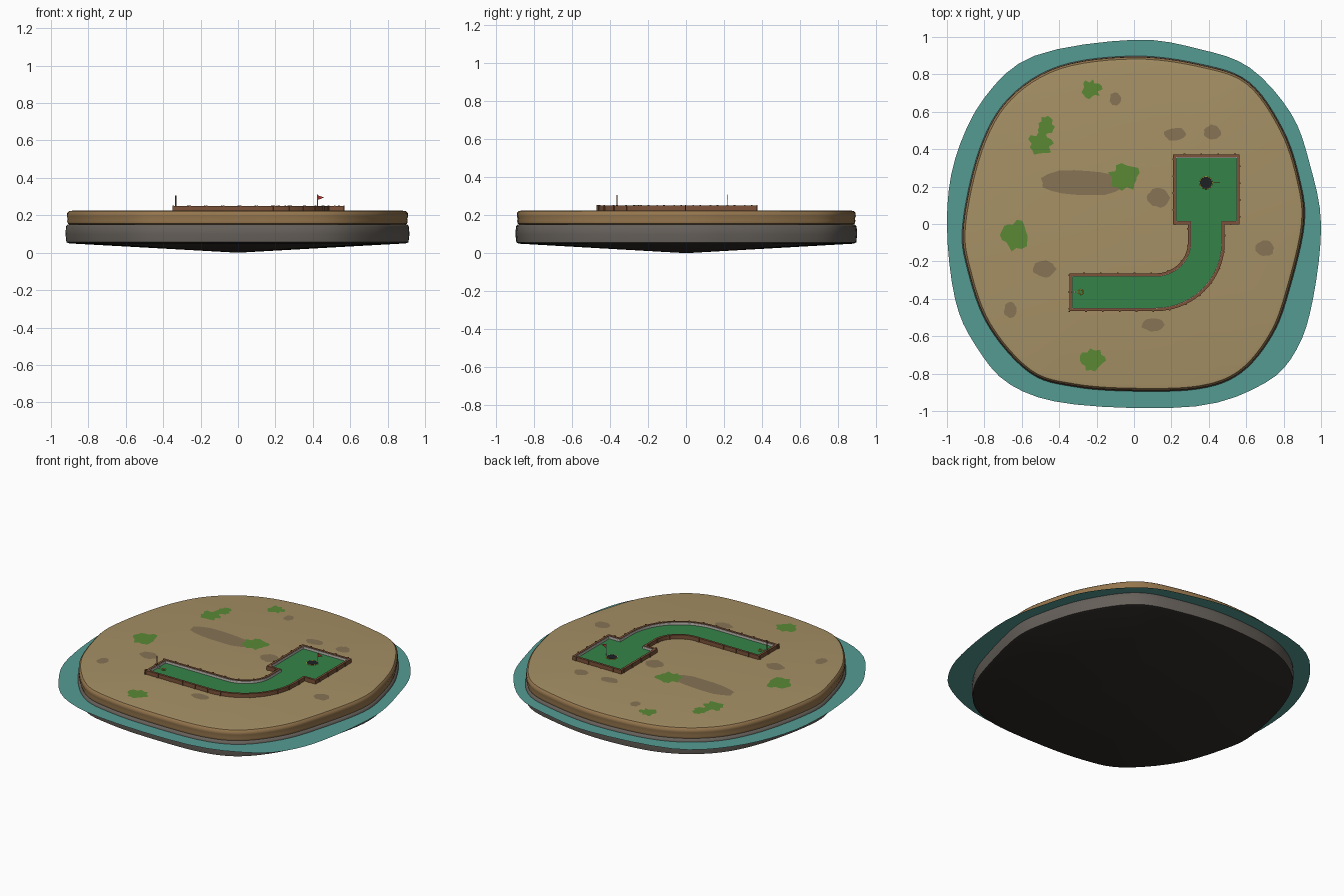
import bpy, bmesh, math, random
from mathutils import Vector

if "Cube" in bpy.data.objects:
    bpy.data.objects.remove(bpy.data.objects["Cube"])

random.seed(4)


def material(name, r, g, b):
    m = bpy.data.materials.new(name)
    m.diffuse_color = (r, g, b, 1)
    m.use_nodes = True
    m.node_tree.nodes["Principled BSDF"].inputs["Base Color"].default_value = m.diffuse_color
    return m


SAND = material("sand", 0.38, 0.28, 0.13)
EARTH = material("earth", 0.30, 0.18, 0.075)
ROCK = material("rock", 0.13, 0.115, 0.10)
UNDER = material("under", 0.03, 0.026, 0.023)
WATER = material("water", 0.09, 0.33, 0.29)
WOOD = material("wood", 0.20, 0.085, 0.04)
TRIM = material("trim", 0.55, 0.52, 0.48)
GREEN = material("turf", 0.035, 0.23, 0.065)
GRASS = material("grass", 0.10, 0.25, 0.035)
DIRT = material("dirt", 0.24, 0.175, 0.09)
DARK = material("dark", 0.012, 0.015, 0.018)
YELLOW = material("yellow", 0.75, 0.42, 0.03)
RED = material("red", 0.5, 0.04, 0.03)


def finish(name, bm, mat, angle=None, recalc=True):
    if recalc:
        bmesh.ops.recalc_face_normals(bm, faces=bm.faces)
    me = bpy.data.meshes.new(name)
    bm.to_mesh(me)
    bm.free()
    ob = bpy.data.objects.new(name, me)
    bpy.context.collection.objects.link(ob)
    me.materials.append(mat)
    if angle:
        bpy.ops.object.select_all(action='DESELECT')
        ob.select_set(True)
        bpy.context.view_layer.objects.active = ob
        bpy.ops.object.shade_smooth_by_angle(angle=math.radians(angle))
    return ob


def smooth_outline(pts, n):
    """Closed Catmull-Rom curve through pts, n steps per span."""
    out, k = [], len(pts)
    p = [Vector(q) for q in pts]
    for i in range(k):
        a, b, c, d = p[i - 1], p[i], p[(i + 1) % k], p[(i + 2) % k]
        for s in range(n):
            t = s / n
            out.append(0.5 * (2 * b + (c - a) * t + (2 * a - 5 * b + 4 * c - d) * t * t
                              + (3 * b - a - 3 * c + d) * t ** 3))
    return out


def offset(pts, d):
    """Mitred outward offset of a counter-clockwise outline."""
    out, k = [], len(pts)
    for i in range(k):
        e1 = (pts[i] - pts[i - 1]).normalized()
        e2 = (pts[(i + 1) % k] - pts[i]).normalized()
        n1, n2 = Vector((e1.y, -e1.x)), Vector((e2.y, -e2.x))
        out.append(pts[i] + (n1 + n2) * d / (1 + n1.dot(n2)))
    return out


def loft(name, rings, mat, angle=None, cap_start=None, cap_end=None, closed=False):
    """Skin (outline, z) rings; a cap is a centre height or 'flat'."""
    bm = bmesh.new()
    vs = [[bm.verts.new((p.x, p.y, z)) for p in o] for o, z in rings]
    n = len(vs[0])
    pairs = list(zip(vs, vs[1:])) + ([(vs[-1], vs[0])] if closed else [])
    for a, b in pairs:
        for i in range(n):
            j = (i + 1) % n
            bm.faces.new((a[i], a[j], b[j], b[i]))
    for ring, cap in ((vs[0], cap_start), (vs[-1], cap_end)):
        if cap == 'flat':
            bm.faces.new(ring)
        elif cap is not None:
            c = bm.verts.new((0, 0, cap))
            for i in range(n):
                bm.faces.new((ring[i], ring[(i + 1) % n], c))
    return finish(name, bm, mat, angle)


def flat(name, pts, z, mat):
    bm = bmesh.new()
    bm.faces.new([bm.verts.new((p[0], p[1], z)) for p in pts])
    return finish(name, bm, mat, recalc=False)


def cylinder(name, x, y, z0, z1, r, mat, sides=10):
    circle = [Vector((x + r * math.cos(math.tau * i / sides), y + r * math.sin(math.tau * i / sides)))
              for i in range(sides)]
    return loft(name, [(circle, z0), (circle, z1)], mat, 40, 'flat', 'flat')


# island: sand slab over a rock base with a shallow conical underside
shore = smooth_outline([(.905, 0), (.88, .24), (.79, .505), (.61, .755), (.35, .85), (0, .892),
                        (-.395, .84), (-.665, .67), (-.82, .4), (-.91, 0), (-.885, -.24),
                        (-.775, -.54), (-.555, -.79), (-.315, -.865), (0, -.888), (.35, -.875),
                        (.57, -.79), (.735, -.59), (.825, -.35)], 6)
loft("sand_side", [(offset(shore, d), z) for d, z in
     ((-.02, .148), (-.004, .155), (0, .17), (-.003, .182), (.002, .195), (0, .212), (-.01, .222))], EARTH, 50)
loft("sand_top", [(offset(shore, -.01), .222), (offset(shore, -.03), .225)], SAND, 50, cap_end=.225)
loft("rock_base", [(offset(shore, d), z) for d, z in
     ((-.02, .153), (-.002, .15), (.006, .14), (.009, .10), (.004, .056))], ROCK, 50)
loft("rock_underside", [(offset(shore, .004), .056), (offset(shore, -.01), .05)], UNDER, 40, cap_end=0)

# water ring
sea = smooth_outline([(1, 0), (.94, .32), (.84, .59), (.62, .835), (.35, .935), (0, .985),
                      (-.53, .9), (-.8, .675), (-.957, .345), (-1, 0), (-.957, -.4),
                      (-.85, -.645), (-.66, -.86), (-.315, -.965), (.33, -.975), (.7, -.85),
                      (.87, -.67), (.957, -.4)], 4)
inner = [p * 0.86 for p in sea]
loft("water", [(sea, .135), (inner, .135)], WATER)


# ground patches painted on the sand
def patch(name, x, y, rx, ry, mat, rough, z):
    pts = []
    for i in range(18):
        a = math.tau * i / 18
        k = 1 + random.uniform(-rough, rough)
        pts.append((x + rx * k * math.cos(a), y + ry * k * math.sin(a)))
    flat(name, pts, z, mat)


for i, (x, y, rx, ry) in enumerate([(-.28, .22, .22, .07), (.13, .14, .06, .05), (.1, -.54, .06, .035),
                                    (-.48, -.24, .06, .045), (-.66, -.46, .035, .04), (.22, .48, .06, .035),
                                    (.42, .49, .045, .04), (-.1, .67, .03, .035), (.7, -.13, .05, .04)]):
    patch(f"dirt_patch_{i}", x, y, rx, ry, DIRT, .1, .2262)
for i, (x, y, rx, ry) in enumerate([(-.23, .72, .05, .045), (-.47, .52, .04, .05), (-.5, .43, .06, .06),
                                    (-.05, .25, .08, .065), (-.64, -.06, .07, .075), (-.22, -.73, .065, .055)]):
    patch(f"grass_patch_{i}", x, y, rx, ry, GRASS, .25, .2272)

# course outline: straight lane, quarter bend, square putting area
CX, CY, STEPS = .115, -.1, 14


def bend(rx, ry, reverse=False):
    pts = [(CX + rx * math.cos(-math.pi / 2 * (1 - i / STEPS)),
            CY + ry * math.sin(-math.pi / 2 * (1 - i / STEPS))) for i in range(STEPS + 1)]
    return pts[::-1] if reverse else pts


course = [Vector(p) for p in [(-.338, -.458)] + bend(.362, .358) +
          [(.477, .006), (.557, .006), (.557, .364), (.217, .364), (.217, .006), (.296, .006)] +
          bend(.181, .172, True) + [(-.338, -.272)]]
flat("turf", course, .232, GREEN)
loft("wood_rail", [(offset(course, d), z) for d, z in
     ((-.007, .215), (.008, .215), (.008, .25), (-.007, .25))], WOOD, 30, closed=True)
loft("rail_inner_trim", [(offset(course, d), z) for d, z in
     ((-.0065, .225), (-.0065, .247), (-.010, .247), (-.010, .225))], TRIM, 30, closed=True)

# rail posts spaced round the outside of the rail
edge = offset(course, .009)
bm = bmesh.new()
travel, spacing = 0.0, 0.09
for i in range(len(edge)):
    a, b = edge[i], edge[(i + 1) % len(edge)]
    length = (b - a).length
    t = (b - a) / length
    while travel < length:
        c = a + t * travel
        made = bmesh.ops.create_cube(bm, size=1)["verts"]
        for v in made:
            p = c + t * v.co.x * .009 + Vector((t.y, -t.x)) * v.co.y * .006
            v.co = (p.x, p.y, .234 + v.co.z * .038)
        travel += spacing
    travel -= length
finish("rail_posts", bm, WOOD)


# hole with rim, flag, tee ring and tee marker
def ring(name, x, y, z, r, t):
    bpy.ops.mesh.primitive_torus_add(location=(x, y, z), major_radius=r, minor_radius=t,
                                     major_segments=28, minor_segments=6)
    ob = bpy.context.object
    ob.name = name
    ob.data.materials.append(YELLOW)
    bpy.ops.object.shade_smooth_by_angle(angle=math.radians(60))


cylinder("hole", .385, .22, .228, .2335, .032, DARK, 28)
ring("hole_rim", .385, .22, .2325, .033, .0018)
ring("tee_ring", -.285, -.364, .2335, .013, .0022)
cylinder("flag_pole", .425, .22, .23, .31, .0022, TRIM)
bm = bmesh.new()
tri = [(.425, .308), (.425, .282), (.46, .295)]
front, back = ([bm.verts.new((x, y, z)) for x, z in tri] for y in (.2192, .2208))
bm.faces.new(front)
bm.faces.new(back[::-1])
for i in range(3):
    j = (i + 1) % 3
    bm.faces.new((front[i], back[i], back[j], front[j]))
finish("flag", bm, RED)
cylinder("tee_marker_post", -.333, -.364, .23, .307, .003, WOOD)
cylinder("tee_ball", -.318, -.364, .232, .245, .006, TRIM)
